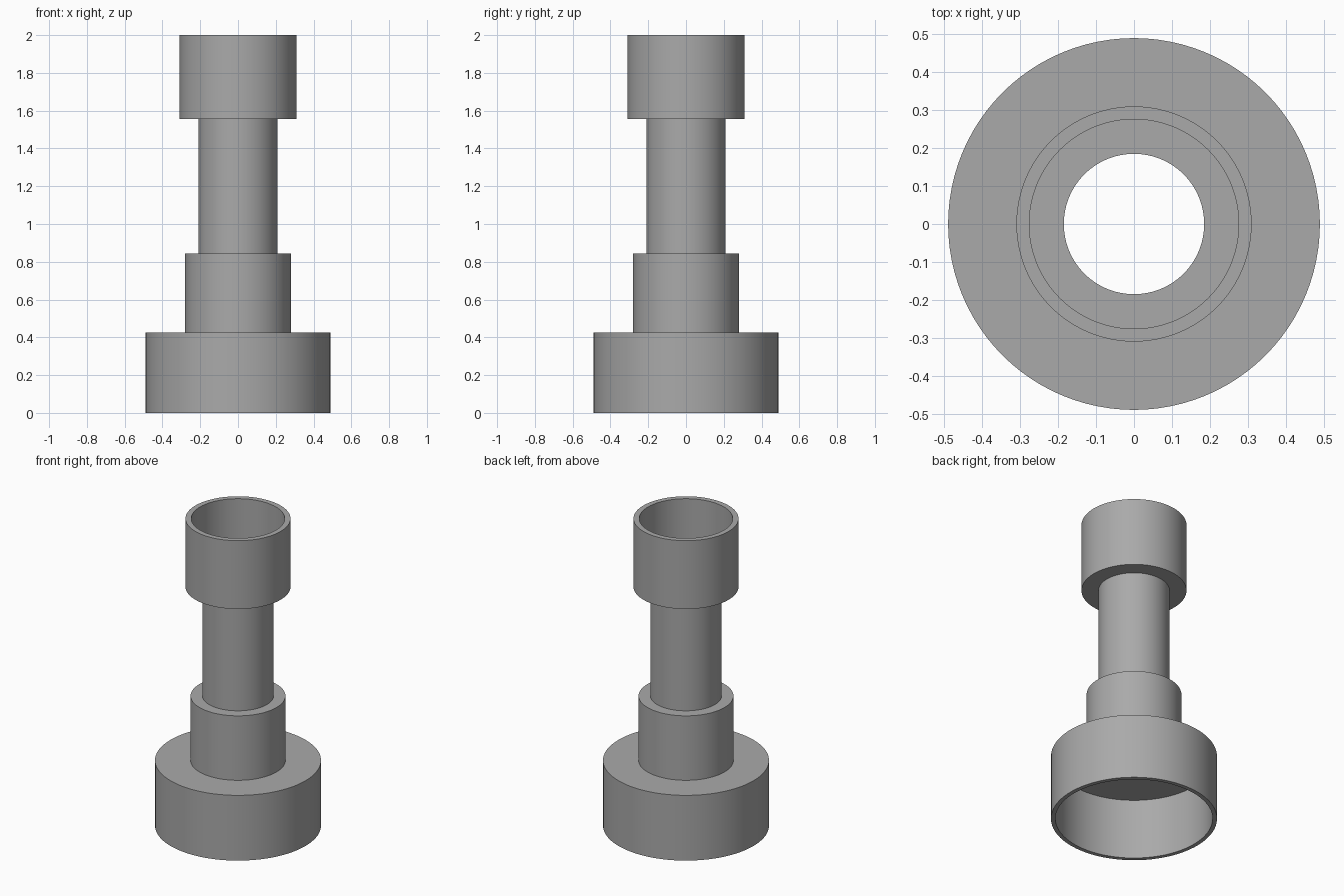
import bpy
import bmesh
from math import cos, sin, tau, radians

SEGMENTS = 96

cube = bpy.data.objects.get("Cube")
if cube:
    bpy.data.objects.remove(cube, do_unlink=True)

grey = bpy.data.materials.new("plain_grey")
grey.use_nodes = True
colour = (0.40, 0.40, 0.40, 1)
grey.diffuse_color = colour
grey.node_tree.nodes["Principled BSDF"].inputs["Base Color"].default_value = colour


def lathe(name, profile):
    """Revolve a closed (radius, height) profile around the z axis."""
    bm = bmesh.new()
    rings = []
    for r, z in profile:
        rings.append([bm.verts.new((r * cos(tau * i / SEGMENTS), r * sin(tau * i / SEGMENTS), z))
                      for i in range(SEGMENTS)])
    for a, b in zip(rings, rings[1:] + rings[:1]):
        for i in range(SEGMENTS):
            j = (i + 1) % SEGMENTS
            bm.faces.new((a[i], a[j], b[j], b[i]))
    bmesh.ops.recalc_face_normals(bm, faces=bm.faces[:])
    mesh = bpy.data.meshes.new(name)
    bm.to_mesh(mesh)
    bm.free()
    obj = bpy.data.objects.new(name, mesh)
    bpy.context.collection.objects.link(obj)
    mesh.materials.append(grey)
    bpy.ops.object.select_all(action="DESELECT")
    obj.select_set(True)
    bpy.context.view_layer.objects.active = obj
    bpy.ops.object.shade_smooth_by_angle(angle=radians(30))
    return obj


BORE = 0.185

# Outer wall from the base up, then the inner wall back down
outer = [(0.49, 0), (0.49, 0.425), (0.28, 0.425), (0.28, 0.845),
         (0.21, 0.845), (0.21, 1.555), (0.31, 1.555), (0.31, 2)]
inner = [(0.276, 2), (0.276, 1.59), (BORE, 1.59), (BORE, 0.393),
         (0.464, 0.393), (0.464, 0)]
lathe("stepped_hollow_fitting", outer + inner)
